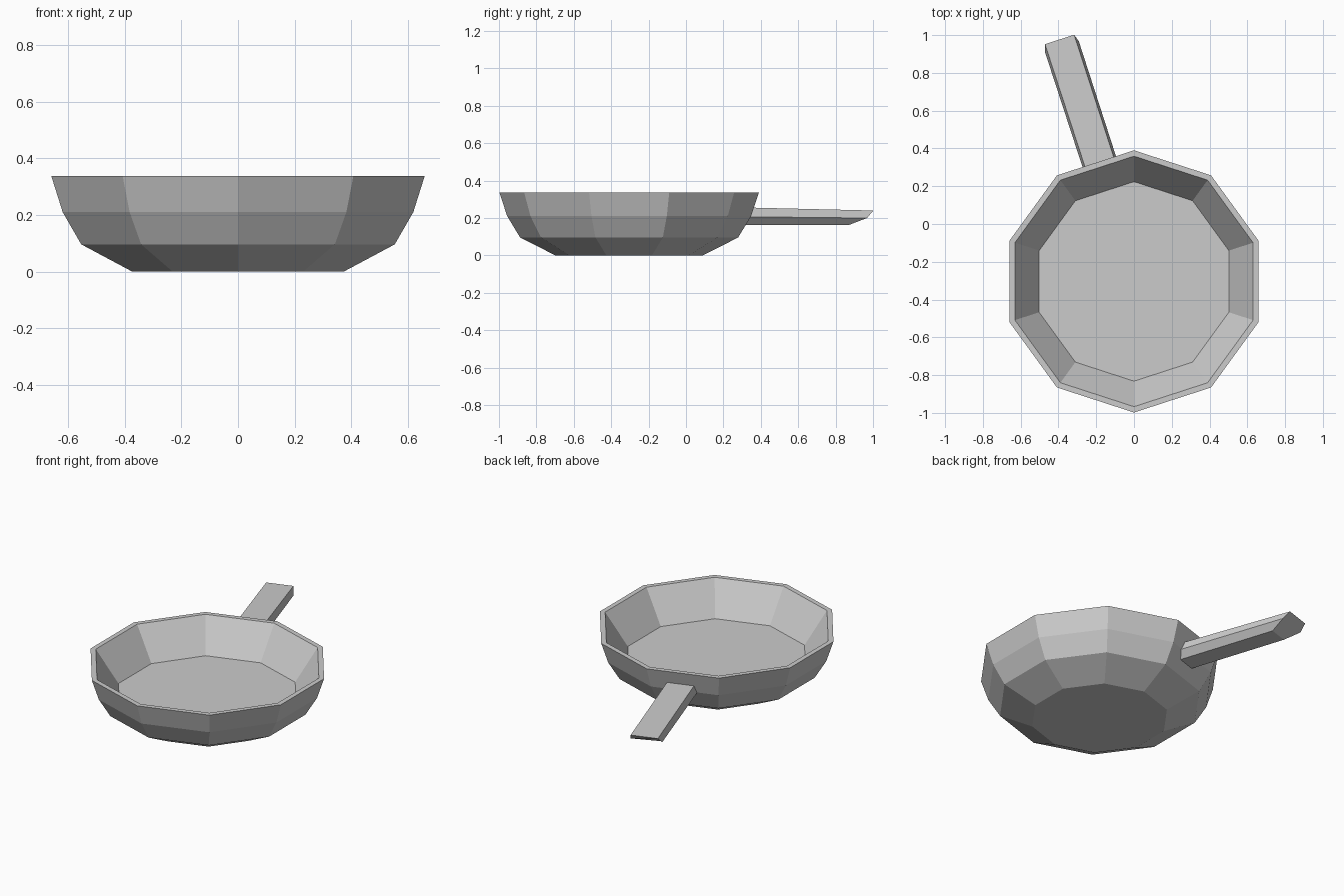
import bpy
import bmesh
from math import cos, sin, pi, radians
from mathutils import Matrix

if "Cube" in bpy.data.objects:
    bpy.data.objects.remove(bpy.data.objects["Cube"], do_unlink=True)

metal = bpy.data.materials.new("grey_metal")
metal.use_nodes = True
grey = (0.6, 0.6, 0.6, 1.0)
metal.diffuse_color = grey
metal.node_tree.nodes["Principled BSDF"].inputs["Base Color"].default_value = grey

CENTRE_Y = -0.304
SIDES = 10


def loft(name, rings, matrix):
    """Join closed rings of points with quads and cap both ends."""
    bm = bmesh.new()
    loops = [[bm.verts.new(p) for p in ring] for ring in rings]
    n = len(loops[0])
    for a, b in zip(loops, loops[1:]):
        for i in range(n):
            j = (i + 1) % n
            bm.faces.new((a[i], a[j], b[j], b[i]))
    bm.faces.new(loops[0])
    bm.faces.new(loops[-1])
    bmesh.ops.recalc_face_normals(bm, faces=bm.faces)
    mesh = bpy.data.meshes.new(name)
    bm.to_mesh(mesh)
    bm.free()
    mesh.materials.append(metal)
    obj = bpy.data.objects.new(name, mesh)
    obj.matrix_world = matrix
    bpy.context.collection.objects.link(obj)
    return obj


# Pan body: radius and height, from the base up the outside and down to the inner floor
profile = [(0.394, 0), (0.583, 0.096), (0.652, 0.21), (0.694, 0.337),
           (0.663, 0.337), (0.528, 0.14)]
angles = [pi / 2 + 2 * pi * i / SIDES for i in range(SIDES)]
loft("pan_body",
     [[(r * cos(a), r * sin(a), z) for a in angles] for r, z in profile],
     Matrix.Translation((0, CENTRE_Y, 0)))


# Handle: six-sided bar with a slanted end, square to one flat of the pan
def section(levels):
    right = [(u, -w, z) for u, w, z in levels]
    left = [(u, w, z) for u, w, z in reversed(levels)]
    return right + left


root = [(0.585, 0.06, 0.163), (0.585, 0.093, 0.207), (0.585, 0.08, 0.257)]
tip = [(1.21, 0.06, 0.163), (1.30, 0.094, 0.2), (1.34, 0.081, 0.24)]
loft("handle", [section(root), section(tip)],
     Matrix.Translation((0, CENTRE_Y, 0)) @ Matrix.Rotation(radians(108), 4, "Z")
     @ Matrix.Translation((0, -0.021, 0)))
